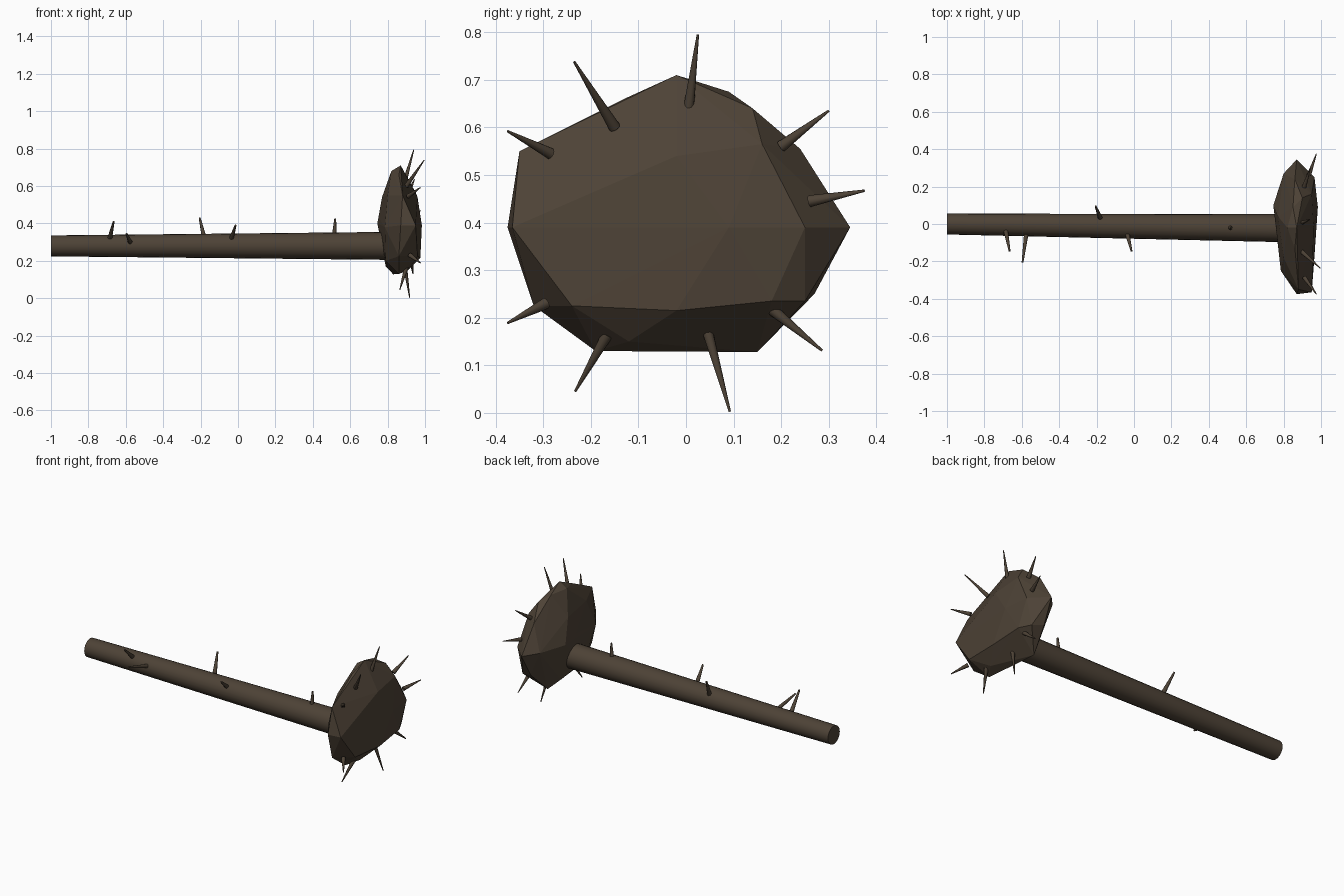
import bpy, bmesh
from mathutils import Vector

wood = bpy.data.materials.new("dark_brown")
wood.diffuse_color = (0.075, 0.055, 0.037, 1)


def finish(name, bm, smooth):
    bmesh.ops.recalc_face_normals(bm, faces=bm.faces)
    me = bpy.data.meshes.new(name)
    bm.to_mesh(me)
    bm.free()
    me.materials.append(wood)
    ob = bpy.data.objects.new(name, me)
    bpy.context.collection.objects.link(ob)
    if smooth:
        bpy.ops.object.select_all(action='DESELECT')
        ob.select_set(True)
        bpy.context.view_layer.objects.active = ob
        bpy.ops.object.shade_smooth_by_angle(angle=0.7)
    return ob


def taper(name, a, b, ra, rb, sides):
    """Closed tapered rod from point a to point b."""
    a, b = Vector(a), Vector(b)
    bm = bmesh.new()
    bmesh.ops.create_cone(bm, cap_ends=True, segments=sides, radius1=ra,
                          radius2=rb, depth=(b - a).length)
    rot = (b - a).to_track_quat('Z', 'Y').to_matrix().to_4x4()
    rot.translation = (a + b) / 2
    bmesh.ops.transform(bm, matrix=rot, verts=bm.verts)
    return finish(name, bm, True)


# Shaft, slightly thicker towards the head
taper("shaft", (-1, 0, 0.28), (0.84, -0.023, 0.28), 0.056, 0.075, 20)

# Faceted head: hull of a back ring, a rim and a front ring
head_points = [
    # back
    (0.745, 0.10, 0.40), (0.76, -0.02, 0.42), (0.775, -0.12, 0.31),
    (0.785, -0.25, 0.38), (0.77, 0.04, 0.54), (0.80, 0.27, 0.40),
    (0.79, 0.08, 0.17), (0.79, -0.15, 0.20), (0.80, -0.18, 0.55),
    (0.82, -0.02, 0.68),
    # rim
    (0.87, -0.375, 0.39), (0.88, -0.35, 0.55), (0.86, -0.13, 0.66),
    (0.87, -0.02, 0.71), (0.85, 0.09, 0.675), (0.86, 0.24, 0.555),
    (0.87, 0.345, 0.39), (0.86, 0.27, 0.25), (0.83, 0.15, 0.128),
    (0.86, -0.19, 0.13), (0.86, -0.32, 0.225),
    # front
    (0.95, -0.365, 0.39), (0.96, -0.24, 0.225), (0.91, -0.12, 0.15),
    (0.975, -0.02, 0.215), (0.965, 0.18, 0.235), (0.93, 0.25, 0.235),
    (0.965, 0.25, 0.39), (0.983, 0.09, 0.39), (0.95, 0.16, 0.565),
    (0.90, 0.14, 0.64), (0.96, -0.02, 0.54),
]
bm = bmesh.new()
for p in head_points:
    bm.verts.new(p)
hull = bmesh.ops.convex_hull(bm, input=bm.verts)
loose = [v for v in bm.verts if not v.link_faces]
bmesh.ops.delete(bm, geom=loose, context='VERTS')
finish("head", bm, False)

# Spikes around the head: base, tip
head_spikes = [
    ((0.89, 0.003, 0.62), (0.94, 0.025, 0.795)),
    ((0.90, -0.15, 0.60), (0.995, -0.235, 0.738)),
    ((0.91, -0.285, 0.545), (0.975, -0.375, 0.592)),
    ((0.91, 0.20, 0.56), (0.943, 0.30, 0.635)),
    ((0.935, 0.26, 0.445), (0.975, 0.375, 0.467)),
    ((0.92, -0.295, 0.23), (0.975, -0.375, 0.189)),
    ((0.90, -0.165, 0.165), (0.865, -0.233, 0.045)),
    ((0.89, 0.04, 0.19), (0.918, 0.092, 0.003)),
    ((0.925, 0.18, 0.218), (0.935, 0.286, 0.131)),
]
for i, (a, b) in enumerate(head_spikes):
    taper(f"head_spike_{i + 1}", a, b, 0.0125, 0.0025, 10)

# Thorns along the shaft: base, tip
shaft_thorns = [
    ((-0.686, -0.035, 0.318), (-0.665, -0.145, 0.41)),
    ((-0.575, -0.045, 0.297), (-0.596, -0.205, 0.345)),
    ((-0.180, 0.030, 0.320), (-0.205, 0.095, 0.43)),
    ((-0.037, -0.050, 0.315), (-0.013, -0.145, 0.39)),
    ((0.514, -0.020, 0.330), (0.520, -0.021, 0.427)),
]
for i, (a, b) in enumerate(shaft_thorns):
    taper(f"shaft_thorn_{i + 1}", a, b, 0.013, 0.005, 10)
